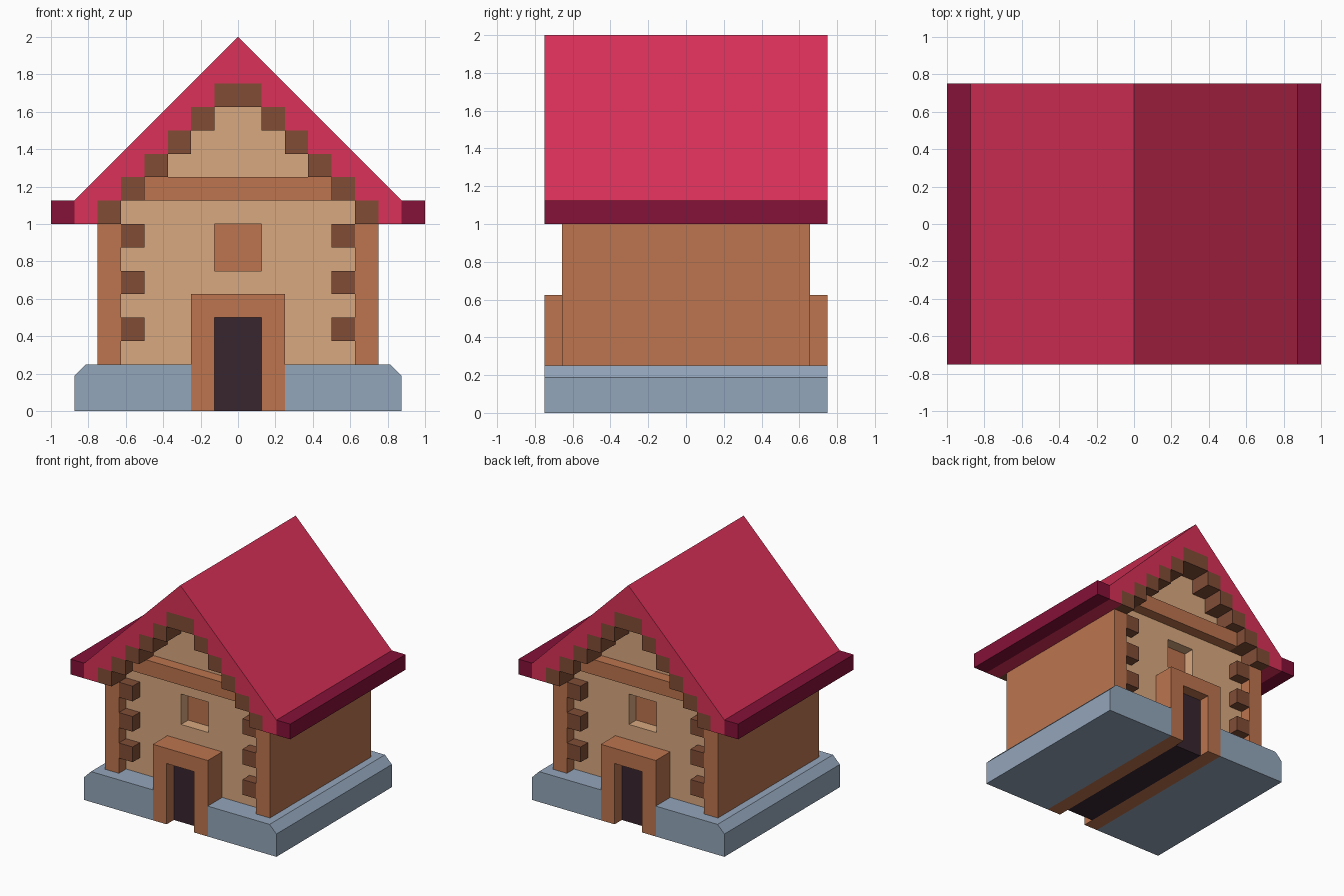
import bpy, bmesh

if "Cube" in bpy.data.objects:
    bpy.data.objects.remove(bpy.data.objects["Cube"])


def material(name, hexa):
    m = bpy.data.materials.new(name)
    rgb = [(int(hexa[i:i + 2], 16) / 255) ** 2.2 for i in (0, 2, 4)]
    m.diffuse_color = (*rgb, 1)
    m.use_nodes = True
    m.node_tree.nodes["Principled BSDF"].inputs["Base Color"].default_value = m.diffuse_color
    return m


ROOF = material("roof_red", "D93459")
TRIM = material("trim_crimson", "84183B")
TAN = material("plaster", "D8A77F")
BROWN = material("brown_wood", "BB7450")
DARK = material("dark_wood", "804E39")
STONE = material("stone", "92A4B9")
SHADOW = material("door_dark", "3B2A33")


def prism(name, profile, y0, y1, mat, mirror=(False, False)):
    """Extrude an (x, z) profile from y0 to y1, optionally mirrored in x / y."""
    bm = bmesh.new()
    face = bm.faces.new([bm.verts.new((x, y0, z)) for x, z in profile])
    ext = bmesh.ops.extrude_face_region(bm, geom=[face])["geom"]
    bmesh.ops.translate(bm, vec=(0, y1 - y0, 0),
                        verts=[v for v in ext if isinstance(v, bmesh.types.BMVert)])
    bmesh.ops.recalc_face_normals(bm, faces=bm.faces)
    me = bpy.data.meshes.new(name)
    bm.to_mesh(me)
    bm.free()
    ob = bpy.data.objects.new(name, me)
    bpy.context.collection.objects.link(ob)
    if mat:
        me.materials.append(mat)
    if any(mirror):
        mod = ob.modifiers.new("mirror", "MIRROR")
        mod.use_axis = (mirror[0], mirror[1], False)
        mod.use_mirror_merge = False
    return ob


def rect(x0, x1, z0, z1):
    return [(x0, z0), (x1, z0), (x1, z1), (x0, z1)]


def symmetric(right):
    return right + [(-x, z) for x, z in reversed(right)]


U = 0.125                        # block unit
END, POST, WALL = 0.75, 0.656, 0.5625   # y of gable, posts and recessed wall
PANE = 0.469
BOTH, SIDES, ENDS = (True, True), (True, False), (False, True)

# Stone base with chamfered outer edges, split by the doorway
prism("stone_base", [(0.25, 0), (0.875, 0), (0.875, 0.1875), (0.8125, 0.25), (0.25, 0.25)],
      -END, END, STONE, SIDES)

# Door frames front and back share one arch running through the house
prism("door_frame", symmetric([(0.125, 0.5), (0.125, 0), (0.25, 0), (0.25, 0.625)]),
      -END, END, BROWN)
prism("door", rect(-0.125, 0.125, 0, 0.5), -POST, POST, SHADOW)

# Plaster wall with stepped gable and window recesses
outline = [(0.625, 0.25)]
for i in range(5):
    x, z = 0.625 - i * U, 1.125 + i * U
    outline.append((x, z))
    if i < 4:
        outline.append((x - U, z))
wall = prism("plaster_wall", symmetric(outline), -WALL, WALL, TAN)
cutter = prism("window_cutter", rect(-0.125, 0.125, 0.75, 1), -1, 1, None)
cutter.hide_render = True
cutter.hide_viewport = True
cut = wall.modifiers.new("window", "BOOLEAN")
cut.object, cut.operation, cut.solver = cutter, "DIFFERENCE", "EXACT"
prism("window_pane", rect(-0.125, 0.125, 0.75, 1), -PANE, PANE, BROWN)

# Side walls and gable beams
prism("side_wall", rect(0.625, 0.75, 0.25, 1), -POST, POST, BROWN, SIDES)
prism("gable_beam", rect(-0.5, 0.5, 1.125, 1.25), -POST, -WALL, BROWN, ENDS)

# Corner log ends
for i in range(3):
    z = 0.375 + i * 0.25
    prism(f"corner_log_{i + 1}", rect(0.5, 0.625, z, z + U), -POST, -WALL, DARK, BOTH)

# Rafter logs stepping up under the roof, and the ridge log
for i in range(5):
    x, z = 0.625 - i * U, 1 + i * U
    prism(f"rafter_log_{i + 1}", rect(x, x + U, z, z + U), -END, END, DARK, SIDES)
prism("ridge_log", rect(-U, U, 1.625, 1.75), -END, END, DARK)

# Roof: sloped outside, stepped inside
steps = [(0.75, 1)]
for i in range(6):
    x, z = 0.75 - i * U, 1.125 + i * U
    steps.append((x, z))
    if i < 5:
        steps.append((x - U, z))
half = steps[::-1] + [(0.875, 1), (0.875, 1.125)]
prism("roof", half + [(0, 2)] + [(-x, z) for x, z in reversed(half)], -END, END, ROOF)
prism("eave", rect(0.875, 1, 1, 1.125), -END, END, TRIM, SIDES)
